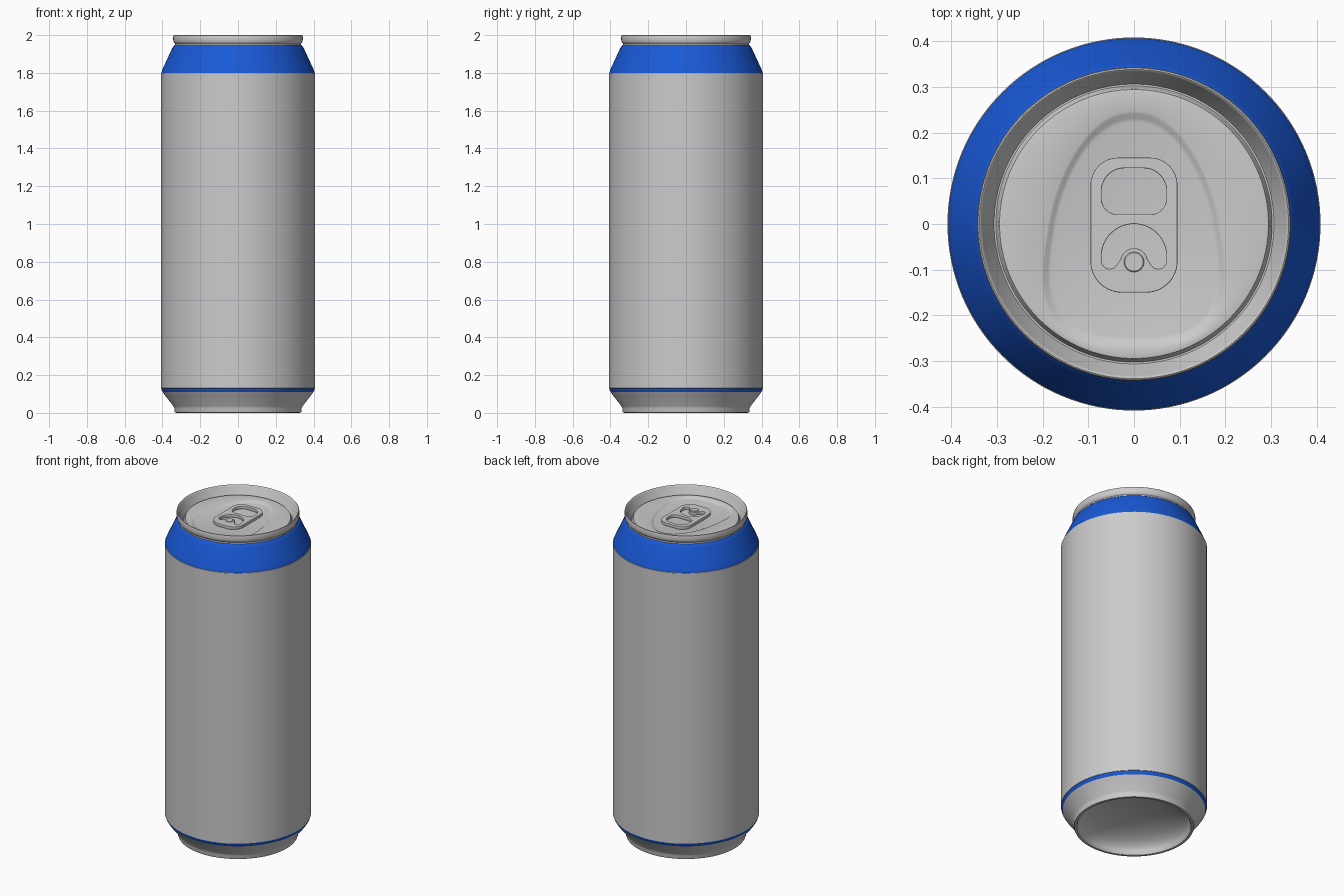
import bpy, bmesh
from math import sin, cos, pi, radians

if "Cube" in bpy.data.objects:
    bpy.data.objects.remove(bpy.data.objects["Cube"])

N = 128
FLOOR = 1.946   # lid recess height
PANEL = 1.956   # lid panel height


def material(name, rgb):
    m = bpy.data.materials.new(name)
    m.diffuse_color = (*rgb, 1)
    m.use_nodes = True
    m.node_tree.nodes["Principled BSDF"].inputs["Base Color"].default_value = m.diffuse_color
    return m


blue = material("blue", (0.01, 0.1, 0.68))


def smooth(ob, angle=35):
    bpy.ops.object.select_all(action='DESELECT')
    ob.select_set(True)
    bpy.context.view_layer.objects.active = ob
    bpy.ops.object.shade_smooth_by_angle(angle=radians(angle))


def circle(r, z, y=0):
    return [(r * cos(2 * pi * i / N), y + r * sin(2 * pi * i / N), z) for i in range(N)]


def skin(name, rings, cap=False, mat=None):
    """Bridge successive rings of N points into a surface."""
    bm = bmesh.new()
    loops = [[bm.verts.new(p) for p in ring] for ring in rings]
    for a, b in zip(loops, loops[1:]):
        for i in range(N):
            j = (i + 1) % N
            bm.faces.new((a[i], a[j], b[j], b[i]))
    if cap:
        bm.faces.new(loops[-1])
    me = bpy.data.meshes.new(name)
    bm.to_mesh(me)
    bm.free()
    ob = bpy.data.objects.new(name, me)
    bpy.context.collection.objects.link(ob)
    if mat:
        me.materials.append(mat)
    smooth(ob)
    return ob


def lathe(name, profile, **kw):
    return skin(name, [circle(r, z) for r, z in profile], **kw)


# Base: inward dome, standing rim and flared foot
dome = [(0.315 * sin(a), 0.01 + 0.11 * cos(a)) for a in [pi / 2 * k / 12 for k in range(1, 13)]]
lathe("base", [(0.001, 0.12)] + dome +
      [(0.32, 0.002), (0.326, 0), (0.334, 0.002), (0.337, 0.01), (0.337, 0.024),
       (0.342, 0.036), (0.392, 0.1), (0.398, 0.11)])

# Painted bands and bare wall
lathe("bottom_stripe", [(0.398, 0.11), (0.404, 0.12), (0.406, 0.13)], mat=blue)
lathe("body", [(0.406, 0.13), (0.408, 0.131), (0.408, 1.799), (0.406, 1.80)])
lathe("neck", [(0.406, 1.80), (0.403, 1.81), (0.398, 1.823), (0.35, 1.927),
               (0.344, 1.938), (0.335, 1.946)], mat=blue)


# Lid: rolled rim, groove, raised panel and egg-shaped recess
def recess(scale, z):
    pts = []
    for i in range(N):
        a = 2 * pi * i / N
        c, s = cos(a), sin(a)
        e = 2 / (2.2 if s > 0 else 2.8)
        y = 0.2525 * abs(s) ** e * (1 if s > 0 else -1) - 0.0125
        x = (0.183 - 0.16 * y) * abs(c) ** e * (1 if c > 0 else -1)
        pts.append((x * scale, (y + 0.0125) * scale - 0.0125, z))
    return pts


rim = [(0.335, 1.946), (0.334, 1.954), (0.339, 1.96), (0.342, 1.966), (0.343, 1.975),
       (0.343, 1.992), (0.341, 1.998), (0.338, 2.0), (0.335, 1.998), (0.332, 1.992),
       (0.309, 1.94), (0.306, 1.935), (0.302, 1.935), (0.299, 1.94), (0.297, 1.95),
       (0.294, 1.955), (0.289, PANEL)]
skin("lid", [circle(r, z) for r, z in rim] +
     [recess(1.03, PANEL), recess(1.0, PANEL - 0.002), recess(0.965, FLOOR + 0.002),
      recess(0.93, FLOOR)], cap=True)


# Pull tab: flat filled outline with two finger openings
def arc(cx, cy, r, a0, a1, n=14):
    return [(cx + r * cos(radians(a0 + (a1 - a0) * k / n)),
             cy + r * sin(radians(a0 + (a1 - a0) * k / n))) for k in range(n + 1)]


def rounded(w, y0, y1, r0, r1):
    return (arc(w - r1, y1 - r1, r1, 0, 90) + arc(r1 - w, y1 - r1, r1, 90, 180) +
            arc(r0 - w, y0 + r0, r0, 180, 270) + arc(w - r0, y0 + r0, r0, 270, 360))


outer = rounded(0.095, -0.15, 0.145, 0.068, 0.06)
top_hole = rounded(0.071, 0.021, 0.122, 0.035, 0.05)
arch = (arc(0, -0.071, 0.071, 0, 180, 28) + arc(-0.053, -0.08, 0.018, 180, 320) +
        arc(0, -0.083, 0.03, 170, 10) + arc(0.053, -0.08, 0.018, 220, 360))

cu = bpy.data.curves.new("pull_tab", 'CURVE')
cu.dimensions = '2D'
cu.fill_mode = 'BOTH'
cu.extrude = 0.007
cu.bevel_depth = 0.002
cu.bevel_resolution = 1
cu.offset = -0.002
for outline in (outer, top_hole, arch):
    sp = cu.splines.new('POLY')
    sp.points.add(len(outline) - 1)
    for p, (x, y) in zip(sp.points, outline):
        p.co = (x, y, 0, 1)
    sp.use_cyclic_u = True
tab = bpy.data.objects.new("pull_tab", cu)
tab.location.z = FLOOR + 0.011
bpy.context.collection.objects.link(tab)
bpy.ops.object.select_all(action='DESELECT')
tab.select_set(True)
bpy.context.view_layer.objects.active = tab
bpy.ops.object.convert(target='MESH')
smooth(bpy.context.object)

# Rivet holding the tab
skin("rivet", [circle(0.022, FLOOR, -0.083), circle(0.022, FLOOR + 0.022, -0.083),
               circle(0.02, FLOOR + 0.024, -0.083)], cap=True)
